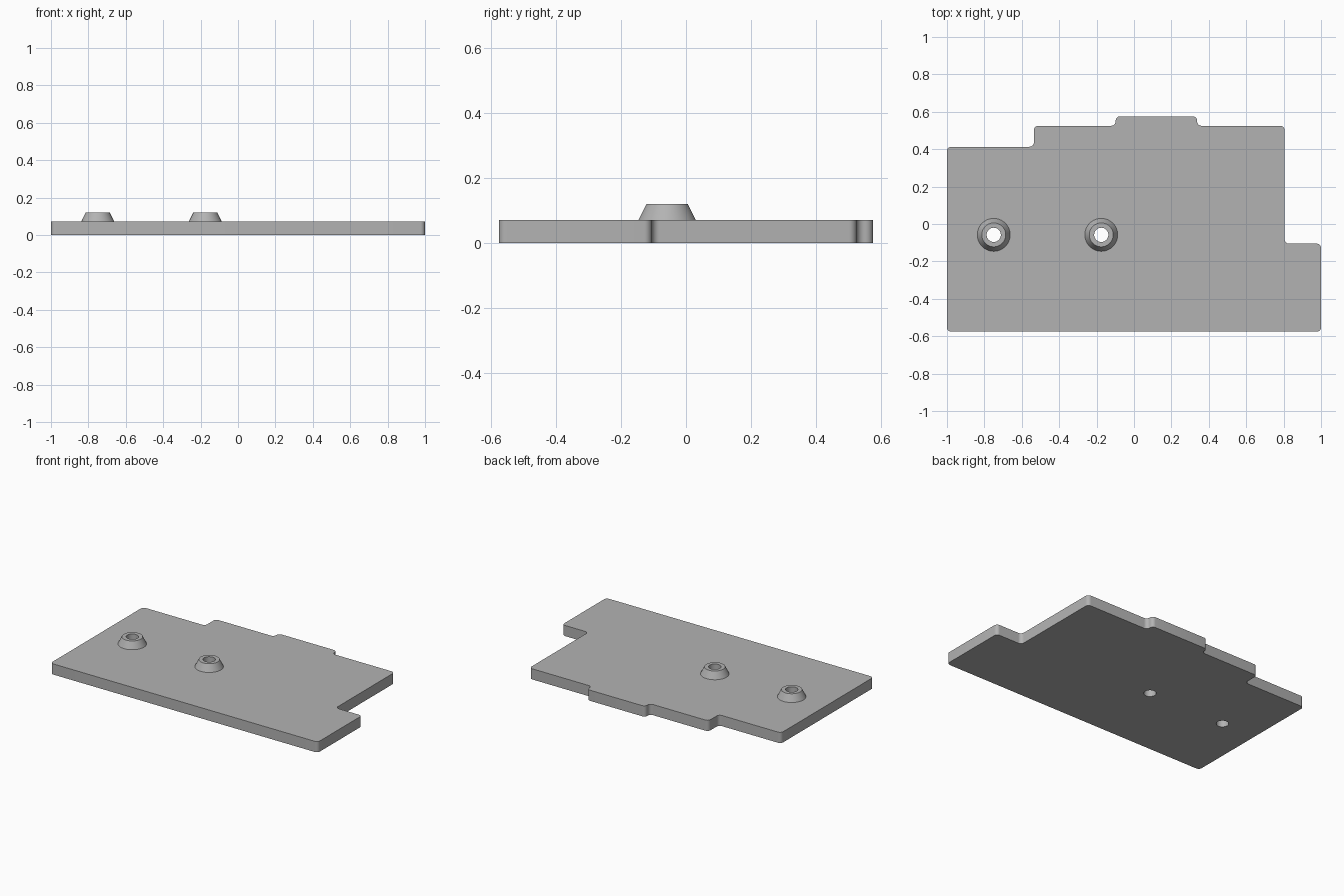
import bpy, bmesh
from math import cos, sin, pi
from mathutils import Vector

cube = bpy.data.objects.get("Cube")
if cube:
    bpy.data.objects.remove(cube, do_unlink=True)

THICK, TOP = 0.072, 0.12
BORE, RIM, FOOT = 0.038, 0.064, 0.088
SEGMENTS = 48
BOSSES = {"right_boss": (-0.75, -0.058), "middle_boss": (-0.175, -0.058)}

grey = bpy.data.materials.new("plain_grey")
grey.use_nodes = True
colour = (0.45, 0.45, 0.45, 1)
grey.diffuse_color = colour
grey.node_tree.nodes["Principled BSDF"].inputs["Base Color"].default_value = colour


def finish(bm, name):
    bmesh.ops.recalc_face_normals(bm, faces=bm.faces)
    mesh = bpy.data.meshes.new(name)
    bm.to_mesh(mesh)
    bm.free()
    mesh.materials.append(grey)
    obj = bpy.data.objects.new(name, mesh)
    bpy.context.collection.objects.link(obj)
    bpy.ops.object.select_all(action="DESELECT")
    obj.select_set(True)
    bpy.context.view_layer.objects.active = obj
    bpy.ops.object.shade_smooth_by_angle(angle=pi / 6)
    return obj


def circle(cx, cy, r):
    return [(cx + r * cos(2 * pi * i / SEGMENTS), cy + r * sin(2 * pi * i / SEGMENTS))
            for i in range(SEGMENTS)]


def rounded(corners, r, steps=8):
    """Round every right-angled corner, inner or outer, with an arc."""
    points = []
    for i, corner in enumerate(corners):
        p = Vector(corner)
        a = (Vector(corners[i - 1]) - p).normalized() * r
        b = (Vector(corners[(i + 1) % len(corners)]) - p).normalized() * r
        for k in range(steps + 1):
            t = pi / 2 * k / steps
            points.append(p + a * (1 - sin(t)) + b * (1 - cos(t)))
    return points


# Stepped plate with two through holes
outline = [(-1, -0.576), (1, -0.576), (1, -0.105), (0.805, -0.105),
           (0.805, 0.525), (0.337, 0.525), (0.337, 0.576), (-0.098, 0.576),
           (-0.098, 0.525), (-0.535, 0.525), (-0.535, 0.413), (-1, 0.413)]
bm = bmesh.new()
loops = [rounded(outline, 0.024)] + [circle(x, y, BORE) for x, y in BOSSES.values()]
for loop in loops:
    verts = [bm.verts.new((x, y, 0)) for x, y in loop]
    for i, v in enumerate(verts):
        bm.edges.new((verts[i - 1], v))
bmesh.ops.triangle_fill(bm, edges=bm.edges[:], use_beauty=True, normal=(0, 0, 1))
raised = bmesh.ops.extrude_face_region(bm, geom=bm.faces[:], use_keep_orig=True)["geom"]
bmesh.ops.translate(bm, vec=(0, 0, THICK),
                    verts=[g for g in raised if isinstance(g, bmesh.types.BMVert)])
finish(bm, "base_plate")

# Tapered hollow bosses around the holes
profile = [(FOOT, THICK), (RIM, TOP), (BORE, TOP), (BORE, THICK)]
for name, (cx, cy) in BOSSES.items():
    bm = bmesh.new()
    rings = [[bm.verts.new((x, y, z)) for x, y in circle(cx, cy, r)] for r, z in profile]
    for j, ring in enumerate(rings):
        below = rings[j - 1]
        for i in range(SEGMENTS):
            bm.faces.new((below[i - 1], below[i], ring[i], ring[i - 1]))
    finish(bm, name)
